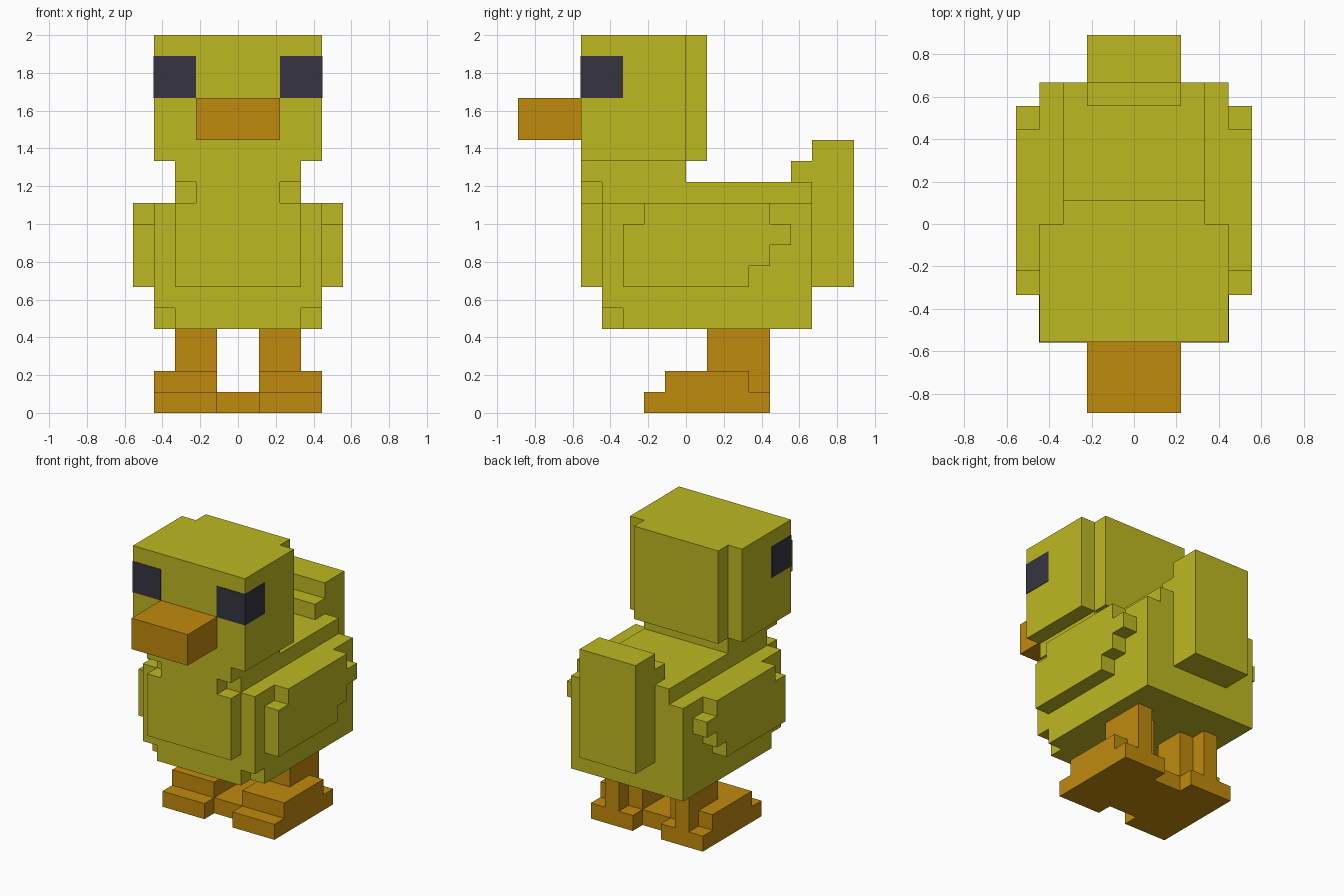
import bpy
import bmesh

if "Cube" in bpy.data.objects:
    bpy.data.objects.remove(bpy.data.objects["Cube"], do_unlink=True)

U = 1 / 9  # edge of one block


def material(name, rgb):
    m = bpy.data.materials.new(name)
    m.use_nodes = True
    color = (*rgb, 1)
    m.diffuse_color = color
    bsdf = next(n for n in m.node_tree.nodes if n.type == 'BSDF_PRINCIPLED')
    bsdf.inputs["Base Color"].default_value = color
    bsdf.inputs["Roughness"].default_value = 0.9
    return m


yellow = material("feather_yellow", (0.515, 0.479, 0.016))
orange = material("beak_orange", (0.527, 0.254, 0.004))
dark = material("eye_dark", (0.037, 0.034, 0.051))


def prism(name, mat, axis, pieces):
    """Extrude outlines (in blocks) along x (points are y, z) or z (points are x, y)."""
    bm = bmesh.new()
    for lo, hi, outline in pieces:
        place = (lambda a, b, d: (d, a, b)) if axis == 'x' else (lambda a, b, d: (a, b, d))
        face = bm.faces.new([bm.verts.new(place(a, b, lo)) for a, b in outline])
        ext = bmesh.ops.extrude_face_region(bm, geom=[face], use_keep_orig=True)
        moved = [v for v in ext["geom"] if isinstance(v, bmesh.types.BMVert)]
        bmesh.ops.translate(bm, verts=moved, vec=place(0, 0, hi - lo))
    bmesh.ops.recalc_face_normals(bm, faces=bm.faces[:])
    bmesh.ops.scale(bm, vec=(U, U, U), verts=bm.verts[:])
    mesh = bpy.data.meshes.new(name)
    bm.to_mesh(mesh)
    bm.free()
    mesh.materials.append(mat)
    obj = bpy.data.objects.new(name, mesh)
    bpy.context.scene.collection.objects.link(obj)
    return obj


def rect(a0, a1, b0, b1):
    return [(a0, b0), (a1, b0), (a1, b1), (a0, b1)]


def sided(side, lo, hi):
    return (lo, hi) if side > 0 else (-hi, -lo)


# Head with a narrower plate at the back, and neck
prism("head", yellow, 'z', [(12, 18, [
    (-4, -5), (4, -5), (4, 0), (3, 0), (3, 1), (-3, 1), (-3, 0), (-4, 0)])])
prism("neck", yellow, 'z', [(11, 12, rect(-3, 3, -5, 0))])
prism("beak", orange, 'z', [(13, 15, rect(-2, 2, -8, -5))])

# Body: notched bottom layer, main block, narrower back
prism("body", yellow, 'z', [
    (4, 5, [(-3, -4), (3, -4), (3, -3), (4, -3), (4, 6), (-4, 6), (-4, -3), (-3, -3)]),
    (5, 10, rect(-4, 4, -4, 6)),
    (10, 11, rect(-3, 3, -4, 6))])
prism("chest", yellow, 'z', [
    (6, 10, rect(-3, 3, -5, -4)),
    (10, 11, rect(-2, 2, -5, -4))])

# Upright tail with a small step in front
prism("tail", yellow, 'x', [(-2, 2, [
    (6, 6), (8, 6), (8, 13), (6, 13), (6, 12), (5, 12), (5, 11), (6, 11)])])

# Stepped outlines in y, z
WING = [(-3, 6), (3, 6), (3, 7), (4, 7), (4, 8), (5, 8), (5, 9), (4, 9),
        (4, 10), (-2, 10), (-2, 9), (-3, 9)]
FOOT = [(-2, 0), (4, 0), (4, 1), (3, 1), (3, 2), (-1, 2), (-1, 1), (-2, 1)]

for side, label in ((1, "left"), (-1, "right")):
    prism(f"{label}_wing", yellow, 'x', [(*sided(side, 4, 5), WING)])
    prism(f"{label}_foot", orange, 'x', [(*sided(side, 1, 4), FOOT)])
    # Leg with a spur behind its outer half
    prism(f"{label}_leg", orange, 'z', [
        (2, 4, rect(*sided(side, 1, 3), 1, 3)),
        (1, 4, rect(*sided(side, 2, 3), 3, 4))])
    # Eye plate wrapped around the front corner of the head
    e = 0.03
    plate = [(2, -5 - e), (4 + e, -5 - e), (4 + e, -3), (4, -3), (4, -5), (2, -5)]
    prism(f"{label}_eye", dark, 'z', [(15, 17, [(side * x, y) for x, y in plate])])

# Web joining the feet
prism("foot_web", orange, 'z', [(0, 1, rect(-1, 1, -1, 3))])
